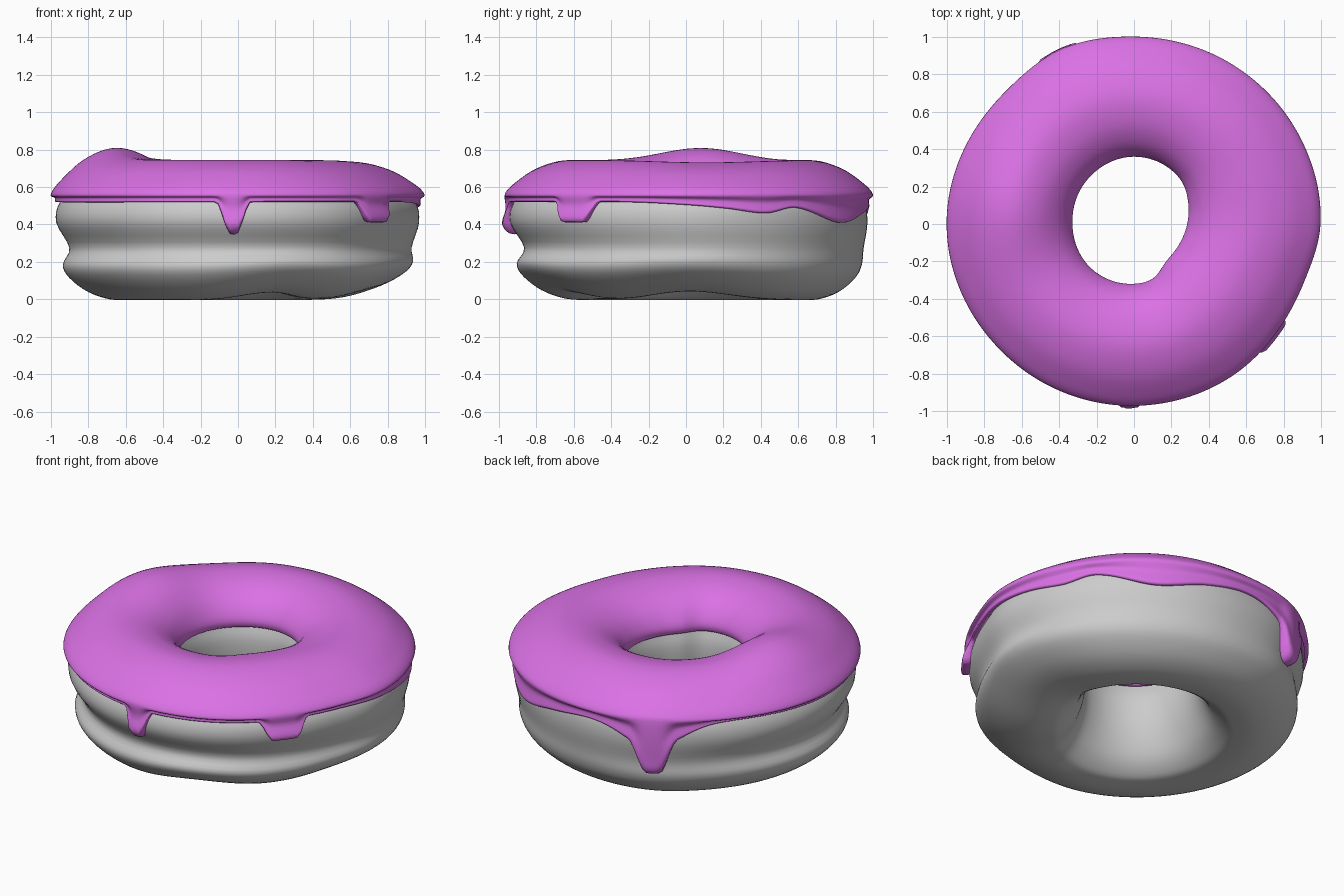
import bpy, math
from mathutils import Vector

if "Cube" in bpy.data.objects:
    bpy.data.objects.remove(bpy.data.objects["Cube"])

# ---------- helpers ----------
def around(keys, deg):
    """Smooth periodic interpolation of (degrees, value) keys."""
    n = len(keys)
    K = lambda i: (keys[i % n][0] + 360 * (i // n), keys[i % n][1])
    deg = (deg - keys[0][0]) % 360 + keys[0][0]
    i = max(j for j in range(n) if keys[j][0] <= deg)
    (x0, y0), (x1, y1), (x2, y2), (x3, y3) = (K(i + j) for j in (-1, 0, 1, 2))
    h, t = x2 - x1, (deg - x1) / (x2 - x1)
    m1, m2 = (y2 - y0) / (x2 - x0) * h, (y3 - y1) / (x3 - x1) * h
    return ((2*t**3 - 3*t*t + 1) * y1 + (t**3 - 2*t*t + t) * m1
            + (3*t*t - 2*t**3) * y2 + (t**3 - t*t) * m2)

def smooth(a, b, x):
    t = min(1, max(0, (x - a) / (b - a)))
    return t * t * (3 - 2 * t)

def diff(deg, centre):
    return math.radians((deg - centre + 180) % 360 - 180)

def gauss(deg, centre, sigma):
    return math.exp(-(diff(deg, centre) / sigma) ** 2 / 2)

def closed_curve(pts, steps):
    """Rounded closed loop through the profile points."""
    out, n = [], len(pts)
    for i in range(n):
        p0, p1, p2, p3 = (Vector(pts[(i + j) % n]) for j in (-1, 0, 1, 2))
        for s in range(steps):
            t = s / steps
            out.append(0.5 * (2*p1 + (p2 - p0)*t + (2*p0 - 5*p1 + 4*p2 - p3)*t*t
                              + (3*p1 - p0 - 3*p2 + p3)*t**3))
    return out

def ring(name, profile, segments, steps, mat):
    """Sweep a profile that changes with the angle around the z axis."""
    verts, faces = [], []
    for s in range(segments):
        deg = 360 * s / segments
        c, sn = math.cos(math.radians(deg)), math.sin(math.radians(deg))
        loop = closed_curve(profile(deg), steps)
        verts += [(p.x * c, p.x * sn, p.y) for p in loop]
    n = len(loop)
    for s in range(segments):
        a, b = s * n, (s + 1) % segments * n
        for j in range(n):
            k = (j + 1) % n
            faces.append((a + j, b + j, b + k, a + k))
    me = bpy.data.meshes.new(name)
    me.from_pydata(verts, [], faces)
    me.materials.append(mat)
    me.polygons.foreach_set("use_smooth", [True] * len(faces))
    ob = bpy.data.objects.new(name, me)
    bpy.context.collection.objects.link(ob)
    return ob

def material(name, rgb):
    m = bpy.data.materials.new(name)
    m.diffuse_color = (*rgb, 1)
    m.use_nodes = True
    m.node_tree.nodes["Principled BSDF"].inputs["Base Color"].default_value = m.diffuse_color
    return m

# ---------- shape tables: degrees around z, value ----------
OUTER = [(0, .995), (28, 1.0), (60, 1.0), (90, 1.0), (112, 1.01), (135, .985),
         (180, 1.0), (225, .98), (270, .97), (305, .965), (325, .955), (342, .96)]
HOLE = [(0, .285), (20, .31), (45, .345), (90, .36), (135, .345), (180, .33),
        (225, .33), (270, .32), (288, .31), (310, .265), (335, .265)]
EDGE = [(0, .505), (13, .485), (26, .46), (37, .49), (57, .41), (75, .46),
        (92, .50), (140, .53), (180, .52), (270, .52), (340, .52)]
CREASE = [(0, .02), (45, .005), (90, 0), (135, .02), (180, .05), (270, .055), (320, .04)]
# drips: centre, flat half width, full half width, drop, bulge
DRIPS = [(268.5, .015, .10, .17, .025), (321, .07, .16, .11, .035), (114, .04, .14, .17, .04)]

# ---------- dough ----------
DOUGH_WALL = [(.80, .04), (.90, .115), (.94, .185), (.95, .275), (.97, .41), (.95, .52)]
DOUGH_REST = [(.85, .62), (.62, .69), (.43, .62), (.365, .5), (.345, .4),
              (.36, .25), (.42, .1), (.50, .02), (.57, 0), (.68, 0)]

def dough_point(deg, r, z):
    wide = (around(OUTER, deg) - .03) / .97
    tight = around(HOLE, deg) / .33
    f = min(1, max(0, (r - .34) / .6))
    r *= tight + (wide - tight) * f
    if r > .7:
        r -= around(CREASE, deg) * math.exp(-((z - .275) / .06) ** 2)
    lift = .045 * gauss(deg, 2, .35) + .04 * gauss(deg, 287, .25)
    return r, z + lift * max(0, 1 - z / .3)

def dough_profile(deg):
    return [dough_point(deg, r, z) for r, z in DOUGH_WALL + DOUGH_REST]

def dough_radius(deg, z):
    pts = [dough_point(deg, r, h) for r, h in DOUGH_WALL]
    for (r0, z0), (r1, z1) in zip(pts, pts[1:]):
        if z <= z1:
            return r0 + (r1 - r0) * (z - z0) / (z1 - z0)
    return pts[-1][0]

# ---------- icing ----------
ICING_TOP = [(0, .56), (.035, .61), (.11, .665), (.24, .715), (.39, .74), (.52, .742),
             (.65, .722), (.78, .685), (.9, .63), (.97, .59), (1, .555)]
ICING_UNDER = [(.8, .58), (.5, .65), (.2, .6)]

def icing_profile(deg):
    R, r0 = around(OUTER, deg), around(HOLE, deg)
    hump = .065 * gauss(deg, 173, .32) - .012 * gauss(deg, 10, .4)
    place = lambda t, z: (r0 + (R - r0) * t, z + hump * math.sin(math.pi * t))
    edge = around(EDGE, deg) - .13 * gauss(deg, 114, .16)
    bulge = 0
    for centre, w0, w1, drop, out in DRIPS:
        w = 1 - smooth(w0, w1, abs(diff(deg, centre)))
        edge -= drop * w
        bulge += out * w
    pts = [place(t, z) for t, z in ICING_TOP]
    # outer wall following the dough down to the edge
    top = .555
    for k in (.35, .7, .9):
        z = top + (edge - top) * k
        r = min(R + .02, dough_radius(deg, z) + .03 + bulge * k)
        pts.append((r - .004 * k, z))
    d = dough_radius(deg, edge)
    pts += [(d + .012 + bulge * .5, edge), (d - .02, edge + .02)]
    pts.append((dough_radius(deg, top) - .03, top))
    # hidden underside and inner lip
    pts += [place(t, z) for t, z in ICING_UNDER]
    pts += [(r0 + .05, .53), (r0 + .02, .513), (r0 + .004, .525)]
    return pts

grey = material("dough_grey", (.6, .6, .6))
purple = material("icing_purple", (.70, .165, .78))
ring("dough", dough_profile, 144, 4, grey)
ring("icing", icing_profile, 280, 3, purple)
